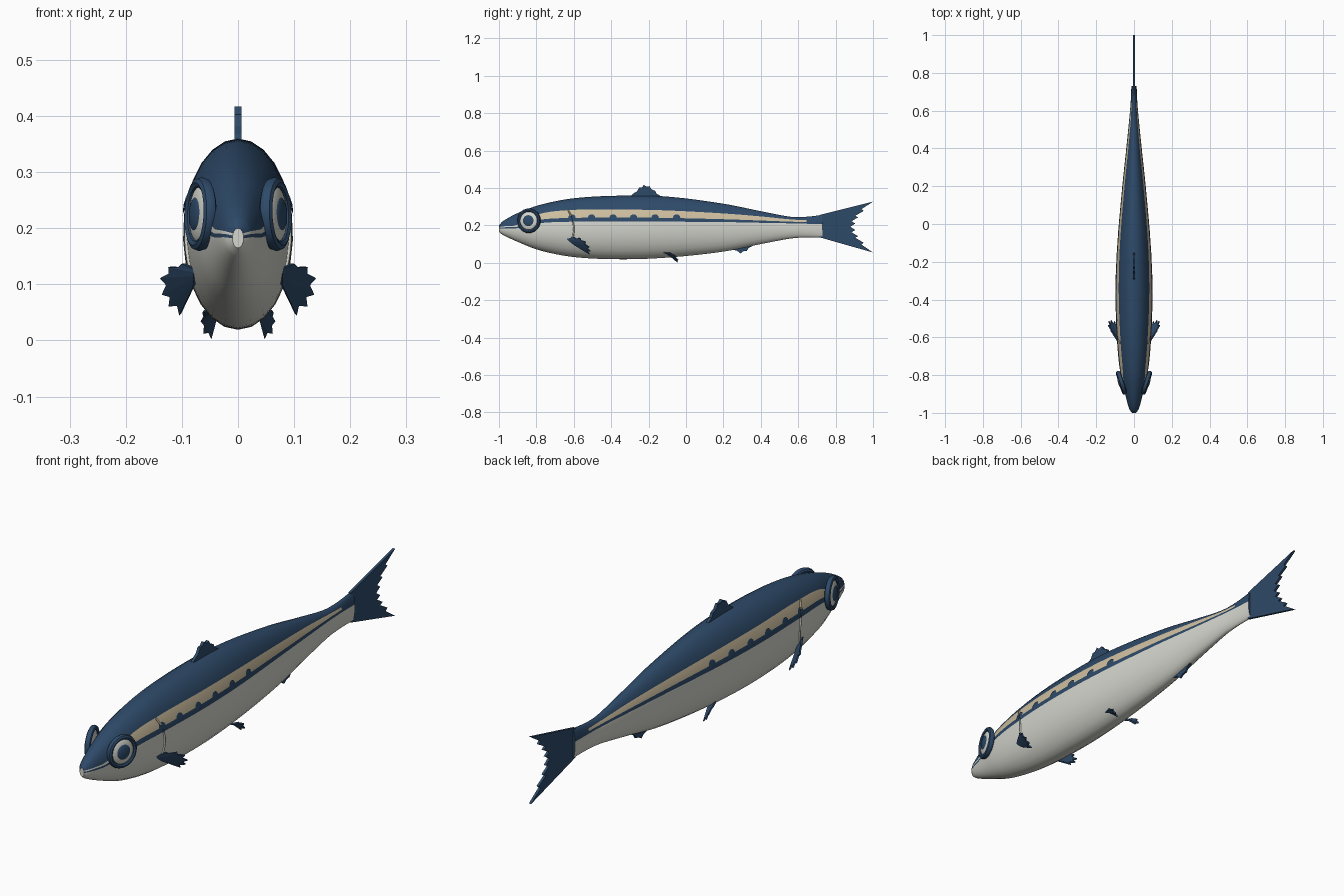
import bpy, bmesh, math
from mathutils import Vector, Matrix

if "Cube" in bpy.data.objects:
    bpy.data.objects.remove(bpy.data.objects["Cube"])


def material(name, rgb):
    m = bpy.data.materials.new(name)
    m.diffuse_color = (*rgb, 1)
    m.use_nodes = True
    m.node_tree.nodes["Principled BSDF"].inputs["Base Color"].default_value = m.diffuse_color
    return m


BLUE = material("deep blue", (0.027, 0.068, 0.14))
PALE = material("silver white", (0.66, 0.67, 0.61))
SAND = material("sand stripe", (0.62, 0.52, 0.35))

# body stations: y, top, bottom, half width, then heights of three stripe borders
KEYS = [
    (-1.00, .200, .165, .010, .191, .187, .182),
    (-0.98, .222, .150, .025, .195, .190, .184),
    (-0.90, .266, .112, .047, .203, .193, .185),
    (-0.78, .310, .066, .074, .262, .230, .212),
    (-0.60, .345, .031, .091, .283, .240, .220),
    (-0.35, .359, .019, .098, .285, .242, .221),
    (-0.10, .354, .028, .088, .280, .240, .220),
    (0.20, .316, .060, .062, .264, .233, .218),
    (0.40, .276, .100, .041, .248, .226, .214),
    (0.56, .246, .130, .025, .232, .220, .211),
    (0.64, .246, .136, .018, .228, .218, .209),
    (0.73, .256, .136, .014, .226, .217, .207)]


def station(y):
    """Smoothly interpolated body values at y."""
    n = len(KEYS)
    i = max(j for j in range(n - 1) if KEYS[j][0] <= y or j == 0)
    slope = lambda j, c: ((KEYS[min(j + 1, n - 1)][c] - KEYS[max(j - 1, 0)][c]) /
                          (KEYS[min(j + 1, n - 1)][0] - KEYS[max(j - 1, 0)][0]))
    a, b = KEYS[i], KEYS[i + 1]
    d = b[0] - a[0]
    t = (y - a[0]) / d
    return [(2*t**3 - 3*t**2 + 1) * a[c] + (t**3 - 2*t**2 + t) * d * slope(i, c)
            + (3*t**2 - 2*t**3) * b[c] + (t**3 - t**2) * d * slope(i + 1, c)
            for c in range(1, 7)]


def on_skin(y, z, side, lift=0.0):
    """Point on the flank at height z, lifted slightly outward."""
    top, bot, w = station(y)[:3]
    s = max(-1, min(1, (2 * z - top - bot) / (top - bot)))
    return Vector((side * (w * math.sqrt(1 - s * s) + lift), y, z))


def finish(name, bm, mats, smooth=True):
    bmesh.ops.recalc_face_normals(bm, faces=bm.faces)
    me = bpy.data.meshes.new(name)
    bm.to_mesh(me)
    bm.free()
    for m in mats:
        me.materials.append(m)
    ob = bpy.data.objects.new(name, me)
    bpy.context.collection.objects.link(ob)
    if smooth:
        bpy.ops.object.select_all(action='DESELECT')
        ob.select_set(True)
        bpy.context.view_layer.objects.active = ob
        bpy.ops.object.shade_smooth_by_angle(angle=math.radians(40))
    return ob


# body: rings whose points follow the stripe borders
def half_angles(y):
    top, bot, w, *borders = station(y)
    c, h = (top + bot) / 2, (top - bot) / 2
    a1, a2, a3 = [math.asin(max(-.98, min(.98, (z - c) / h))) for z in borders]
    q = math.pi / 2
    upper = [q + (a1 - q) * k / 4 for k in range(5)]
    lower = [a3 + (-q - a3) * k / 7 for k in range(1, 8)]
    return upper + [a2, a3] + lower, c, h, w


bm = bmesh.new()
ys = sorted({-1, -.994, -.987} | {round(-.98 + 1.71 * k / 60, 4) for k in range(61)})
rings = []
for y in ys:
    ang, c, h, w = half_angles(y)
    right = [bm.verts.new((w * math.cos(a), y, c + h * math.sin(a))) for a in ang]
    left = [bm.verts.new((-v.co.x, y, v.co.z)) for v in right[-2:0:-1]]
    rings.append(right + left)
n, half = len(rings[0]), len(ang) - 1
for y, r0, r1 in zip(ys, rings, rings[1:]):
    for k in range(n):
        f = bm.faces.new((r0[k], r0[(k + 1) % n], r1[(k + 1) % n], r1[k]))
        band = min(k, n - 1 - k)
        if band < 4 or band == 5:
            f.material_index = 0
        elif band == 4:
            f.material_index = 1 if y < -.84 else 2 if y < .62 else 0
        else:
            f.material_index = 1
bm.faces.new(rings[0]).material_index = 1
bm.faces.new(rings[-1]).material_index = 0
finish("body", bm, [BLUE, PALE, SAND])

# nose tip
bm = bmesh.new()
bmesh.ops.create_uvsphere(bm, u_segments=12, v_segments=8, radius=.016,
                          matrix=Matrix.Translation((0, -.984, .178)))
finish("nose_tip", bm, [PALE])


def ball(name, mat, base, radius, depth, offset):
    bm = bmesh.new()
    bmesh.ops.create_uvsphere(bm, u_segments=24, v_segments=12, radius=1,
        matrix=base @ Matrix.Translation((0, 0, offset)) @ Matrix.Diagonal((radius, radius, depth, 1)))
    finish(name, bm, [mat])


def ring(name, mat, base, major, minor):
    bm = bmesh.new()
    grid = [[bm.verts.new(base @ Vector(((major + minor * math.cos(v)) * math.cos(u),
                                         (major + minor * math.cos(v)) * math.sin(u),
                                         1.2 * minor * math.sin(v))))
             for v in [math.tau * j / 8 for j in range(8)]]
            for u in [math.tau * i / 28 for i in range(28)]]
    for i in range(28):
        for j in range(8):
            a, b = grid[i], grid[(i + 1) % 28]
            bm.faces.new((a[j], b[j], b[(j + 1) % 8], a[(j + 1) % 8]))
    finish(name, bm, [mat])


def tube(name, mat, points, radius):
    cu = bpy.data.curves.new(name, 'CURVE')
    cu.dimensions = '3D'
    cu.bevel_depth, cu.bevel_resolution, cu.use_fill_caps = radius, 1, True
    sp = cu.splines.new('POLY')
    sp.points.add(len(points) - 1)
    for p, co in zip(sp.points, points):
        p.co = (*co, 1)
    cu.materials.append(mat)
    bpy.context.collection.objects.link(bpy.data.objects.new(name, cu))


def fin(name, a, b, tips, notch=.16, thick=.006):
    """Toothed fan from root edge a-b to the listed tips."""
    a, b, tips = Vector(a), Vector(b), [Vector(t) for t in tips]
    edge = []
    for p, q in zip(tips, tips[1:]):
        edge += [p, ((p + q) / 2).lerp((a + b) / 2, notch)]
    edge.append(tips[-1])
    bm = bmesh.new()
    m = len(edge) - 1
    root = [bm.verts.new(a.lerp(b, k / m)) for k in range(m + 1)]
    rim = [bm.verts.new(p) for p in edge]
    for k in range(m):
        bm.faces.new((root[k], root[k + 1], rim[k + 1], rim[k]))
    ob = finish(name, bm, [BLUE], smooth=False)
    mod = ob.modifiers.new("thickness", 'SOLIDIFY')
    mod.thickness, mod.offset = thick, 0


# paired parts
for side, tag in ((1, "right"), (-1, "left")):
    # eye facing outward and a little forward
    aim = Vector((side, -.32, .04)).normalized()
    base = Matrix.Translation((side * .067, -.84, .225)) @ aim.to_track_quat('Z', 'Y').to_matrix().to_4x4()
    ring("eye_rim_" + tag, BLUE, base, .056, .010)
    ball("eye_white_" + tag, PALE, base, .052, .014, 0)
    ball("eye_iris_" + tag, BLUE, base, .031, .008, .009)

    # flank spots
    for i, y in enumerate((-.61, -.505, -.39, -.28, -.165, -.05)):
        bm = bmesh.new()
        vs = [bm.verts.new(on_skin(y + .02 * math.cos(t), .241 + .019 * math.sin(t), side, .0025))
              for t in [math.tau * k / 10 for k in range(10)]]
        mid = bm.verts.new(on_skin(y, .241, side, .004))
        for k in range(10):
            bm.faces.new((vs[k], vs[(k + 1) % 10], mid))
        finish(f"spot_{tag}_{i}", bm, [BLUE])

    # gill cover edge
    gill = lambda z: on_skin(-.6 - 3 * (z - .18) ** 2, z, side, .001)
    tube("gill_top_" + tag, SAND, [gill(z) for z in (.28, .27, .26, .25)], .004)
    tube("gill_mid_" + tag, BLUE, [gill(z) for z in (.25, .235, .22)], .004)
    tube("gill_low_" + tag, PALE, [gill(z) for z in (.22, .2, .18, .16, .14, .12)], .004)

    # side fins
    s = side
    fin("pectoral_fin_" + tag, (s*.076, -.64, .128), (s*.078, -.6, .098),
        [(s*.098, -.60, .137), (s*.122, -.565, .131), (s*.137, -.535, .112),
         (s*.134, -.515, .083), (s*.122, -.51, .062), (s*.103, -.515, .046)])
    fin("pelvic_fin_" + tag, (s*.05, -.12, .055), (s*.036, -.09, .045),
        [(s*.062, -.085, .052), (s*.065, -.055, .036),
         (s*.06, -.042, .014), (s*.047, -.045, .004)])

# centre fins
fin("dorsal_fin", (0, -.3, .35), (0, -.14, .345),
    [(0, -.285, .368), (0, -.25, .403), (0, -.225, .417), (0, -.195, .41),
     (0, -.165, .385), (0, -.135, .357)], .1, .012)
fin("anal_fin", (0, .24, .085), (0, .36, .105),
    [(0, .25, .07), (0, .29, .05), (0, .325, .064), (0, .352, .088)], .12, .008)
fin("tail_fin", (0, .715, .256), (0, .715, .136),
    [(0, 1, .327), (0, .95, .277), (0, .92, .243), (0, .905, .21),
     (0, .905, .175), (0, .92, .142), (0, .95, .107), (0, 1, .055)], .14, .010)
